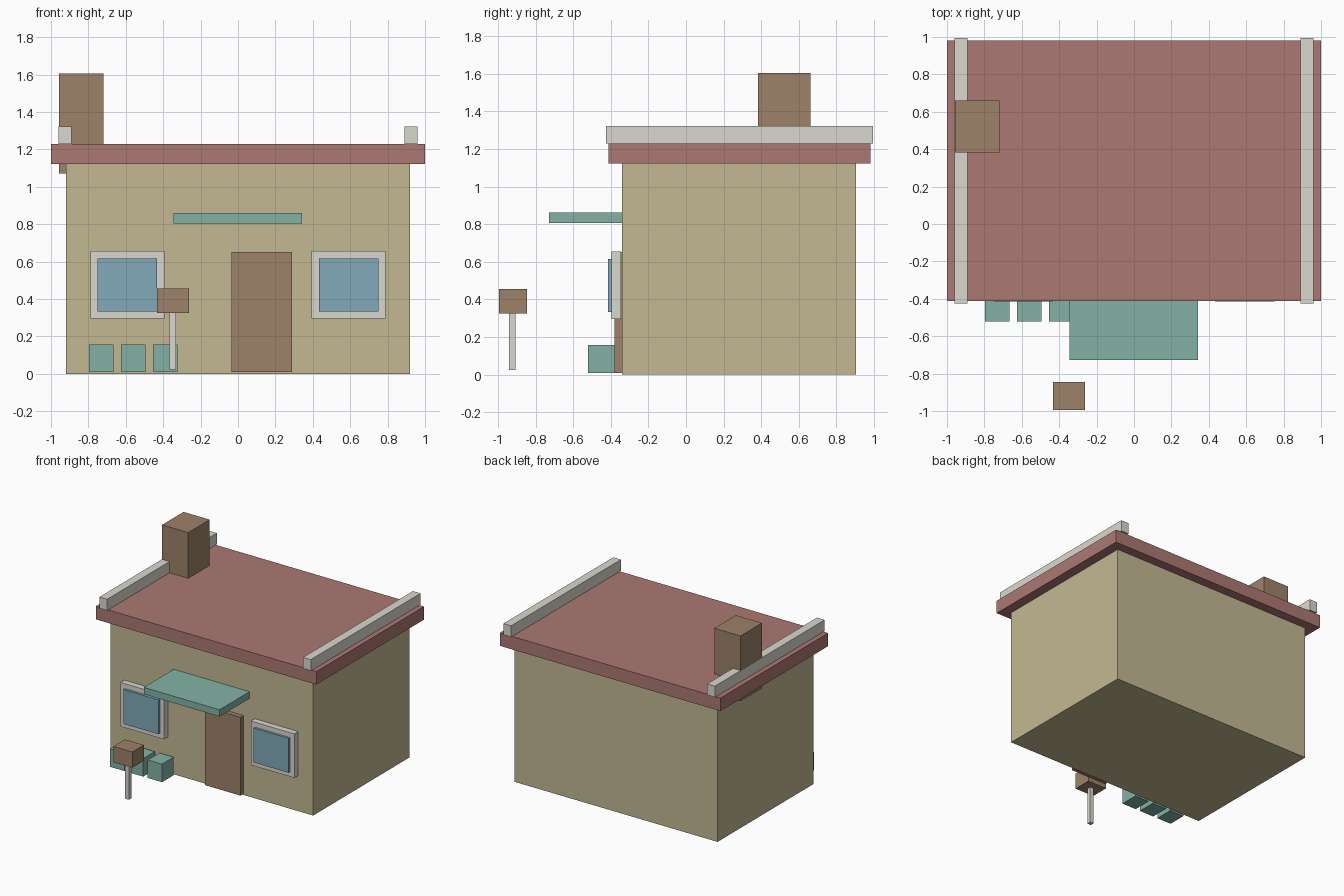
import bpy

if "Cube" in bpy.data.objects:
    bpy.data.objects.remove(bpy.data.objects["Cube"])


def material(name, rgb):
    m = bpy.data.materials.new(name)
    m.diffuse_color = (*rgb, 1.0)
    m.use_nodes = True
    m.node_tree.nodes["Principled BSDF"].inputs["Base Color"].default_value = m.diffuse_color
    return m


SAND = material("sand", (0.55, 0.48, 0.29))
RED = material("red", (0.41, 0.19, 0.17))
BROWN = material("brown", (0.34, 0.22, 0.14))
TEAL = material("teal", (0.23, 0.45, 0.38))
BLUE = material("blue", (0.22, 0.40, 0.48))
CREAM = material("cream", (0.70, 0.69, 0.62))


def box(name, xs, ys, zs, mat):
    """Box from its extents along each axis."""
    centre = [(a + b) / 2 for a, b in (xs, ys, zs)]
    bpy.ops.mesh.primitive_cube_add(size=1, location=centre)
    ob = bpy.context.object
    ob.name = name
    ob.scale = [b - a for a, b in (xs, ys, zs)]
    bpy.ops.object.transform_apply(location=False, rotation=False, scale=True)
    ob.data.materials.append(mat)
    return ob


def centred(x, width):
    return (x - width / 2, x + width / 2)


# House body and flat roof
box("walls", (-0.92, 0.92), (-0.34, 0.905), (0, 1.123), SAND)
box("roof", (-1, 1), (-0.413, 0.982), (1.123, 1.23), RED)
box("chimney", (-0.957, -0.72), (0.383, 0.661), (1.07, 1.605), BROWN)

# Door and awning
box("door", (-0.035, 0.29), (-0.38, -0.34), (0.01, 0.652), BROWN)
box("awning", (-0.345, 0.342), (-0.728, -0.34), (0.805, 0.861), TEAL)

# Roof edge strips and windows, one per side
for side, s in (("left", -1), ("right", 1)):
    box(f"roof_edge_{side}", centred(0.924 * s, 0.07), (-0.426, 0.995),
        (1.23, 1.322), CREAM)
    wx = 0.591 * s
    box(f"window_frame_{side}", centred(wx, 0.394), (-0.396, -0.346),
        (0.295, 0.656), CREAM)
    box(f"window_glass_{side}", centred(wx, 0.318), (-0.415, -0.385),
        (0.334, 0.616), BLUE)

# Row of planters under the left window
for i in range(3):
    box(f"planter_{i + 1}", centred(-0.731 + 0.171 * i, 0.13),
        (-0.521, -0.37), (0.01, 0.158), TEAL)

# Mailbox on its post
box("mailbox_post", centred(-0.348, 0.034), (-0.94, -0.906),
    (0.024, 0.326), CREAM)
box("mailbox", centred(-0.348, 0.172), (-0.995, -0.845),
    (0.326, 0.455), BROWN)
